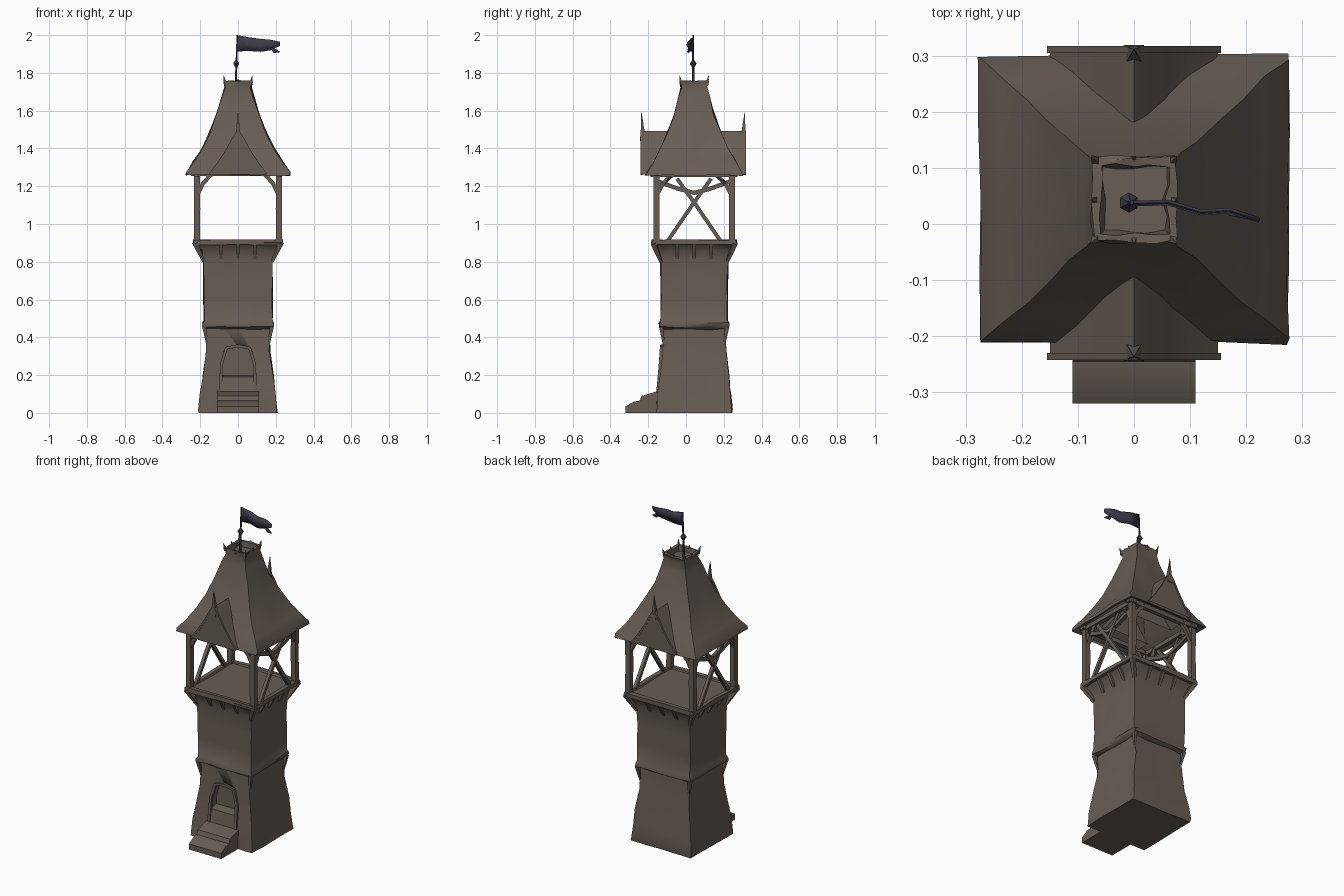
import bpy, bmesh, math, random
from mathutils import Vector

random.seed(4)
if "Cube" in bpy.data.objects:
    bpy.data.objects.remove(bpy.data.objects["Cube"])

CY = 0.043  # tower axis in y


def material(name, rgb):
    m = bpy.data.materials.new(name)
    m.use_nodes = True
    m.diffuse_color = (*rgb, 1)
    m.node_tree.nodes["Principled BSDF"].inputs["Base Color"].default_value = (*rgb, 1)
    return m


BROWN = material("weathered brown", (0.135, 0.108, 0.09))
CLOTH = material("dark slate cloth", (0.045, 0.043, 0.065))


def finish(name, bm, mat=BROWN, angle=45):
    bmesh.ops.recalc_face_normals(bm, faces=bm.faces)
    me = bpy.data.meshes.new(name)
    bm.to_mesh(me)
    bm.free()
    ob = bpy.data.objects.new(name, me)
    me.materials.append(mat)
    bpy.context.collection.objects.link(ob)
    bpy.ops.object.select_all(action='DESELECT')
    ob.select_set(True)
    bpy.context.view_layer.objects.active = ob
    bpy.ops.object.shade_smooth_by_angle(angle=math.radians(angle))
    return ob


def square_loft(name, rings, wobble=0.005, seg=4):
    """Stack of square rings (z, half x, half y), slightly uneven."""
    bm = bmesh.new()
    loops = []
    for z, hx, hy in rings:
        loop = []
        for sx, sy, dx, dy in ((-1, -1, 1, 0), (1, -1, 0, 1), (1, 1, -1, 0), (-1, 1, 0, -1)):
            for i in range(seg):
                t = 2 * i / seg
                j = [random.uniform(-wobble, wobble) for _ in range(3)]
                zz = z + j[2] if z > 0 else 0
                loop.append(bm.verts.new(((sx + dx * t) * hx + j[0],
                                          CY + (sy + dy * t) * hy + j[1], zz)))
        loops.append(loop)
    n = 4 * seg
    for a, b in zip(loops, loops[1:]):
        for i in range(n):
            bm.faces.new((a[i], a[(i + 1) % n], b[(i + 1) % n], b[i]))
    bm.faces.new(loops[0])
    bm.faces.new(loops[-1])
    return finish(name, bm)


def beam(name, points, r=0.014, end=None, sides=4, mat=BROWN):
    """Square or round bar along a few points, optionally tapering."""
    pts = [Vector(p) for p in points]
    end = r if end is None else end
    bm = bmesh.new()
    loops = []
    for k, p in enumerate(pts):
        d = (pts[min(k + 1, len(pts) - 1)] - pts[max(k - 1, 0)]).normalized()
        u = d.cross(Vector((0, 1, 0) if abs(d.y) < 0.7 else (1, 0, 0))).normalized()
        v = d.cross(u)
        rad = (r + (end - r) * k / (len(pts) - 1)) * (1.414 if sides == 4 else 1)
        loops.append([bm.verts.new(p + rad * (u * math.cos(a) + v * math.sin(a)))
                      for a in [2 * math.pi * (i + 0.5) / sides for i in range(sides)]])
    for a, b in zip(loops, loops[1:]):
        for i in range(sides):
            bm.faces.new((a[i], a[(i + 1) % sides], b[(i + 1) % sides], b[i]))
    bm.faces.new(loops[0])
    bm.faces.new(loops[-1])
    return finish(name, bm, mat)


def prism(name, profile, axis, lo, hi, mat=BROWN):
    """Extrude a 2D profile along x (profile is y, z) or y (profile is x, z)."""
    bm = bmesh.new()

    def at(p, t):
        return bm.verts.new((t, *p) if axis == 'x' else (p[0], t, p[1]))
    a, b = [at(p, lo) for p in profile], [at(p, hi) for p in profile]
    for i in range(len(a)):
        j = (i + 1) % len(a)
        bm.faces.new((a[i], a[j], b[j], b[i]))
    bm.faces.new(a)
    bm.faces.new(b)
    return finish(name, bm, mat, 30)


# Lower tower with a recessed arched doorway
base = square_loft("tower_base", [(0, .207, .2), (.02, .207, .2), (.1, .198, .193),
                                  (.2, .185, .183), (.32, .17, .17), (.46, .165, .165)])
arch = [(-.09, .1), (.09, .1), (.085, .26), (.06, .34), (0, .352), (-.06, .34), (-.085, .26)]
cutter = prism("door_cutter", arch, 'y', -.3, -.085)
cutter.hide_render = True
mod = base.modifiers.new("doorway", 'BOOLEAN')
mod.operation, mod.object, mod.solver = 'DIFFERENCE', cutter, 'EXACT'
bpy.context.view_layer.objects.active = base
bpy.ops.object.modifier_apply(modifier=mod.name)
bpy.data.objects.remove(cutter)

beam("door_frame", [(-.092, -.15, .1), (-.087, -.136, .26), (-.062, -.13, .343),
                    (0, -.128, .355), (.062, -.13, .343), (.087, -.136, .26),
                    (.092, -.15, .1)], .008)
prism("door_threshold", [(-.155, .1), (-.14, .19), (-.08, .2), (-.08, .1)], 'x', -.09, .09)
prism("entrance_steps", [(-.32, 0), (-.32, .035), (-.275, .06), (-.245, .065),
                         (-.235, .09), (-.15, .115), (-.1, .115), (-.1, 0)], 'x', -.11, .11)

# Middle storey, flaring out under the platform
square_loft("tower_middle", [(.44, .165, .16), (.455, .188, .184), (.475, .188, .184),
                             (.49, .181, .176), (.6, .182, .176), (.72, .182, .177),
                             (.82, .183, .178), (.86, .195, .19), (.895, .222, .212),
                             (.905, .23, .222)], .004)
square_loft("platform", [(.89, .236, .225), (.916, .236, .225), (.916, .212, .2),
                         (.906, .208, .196)], .003)

# Corbels below both ledges
for s in (-1, 1):
    for t in (-1, 1):
        beam("platform_corbel", [(s * .18, CY + t * .175, .8), (s * .228, CY + t * .216, .9)],
             .008, .014)
        beam("ledge_corbel", [(s * .163, CY + t * .16, .36), (s * .178, CY + t * .174, .455)],
             .005, .011)
    for k in (-.09, 0, .09):
        beam("platform_corbel", [(k, CY + s * .172, .82), (k, CY + s * .214, .9)], .009)
        beam("platform_corbel", [(s * .178, CY + k, .82), (s * .222, CY + k, .9)], .009)

# Open gallery: posts, top plates, braces
for s in (-1, 1):
    for t in (-1, 1):
        x, y = s * .218, CY + t * .2
        beam("gallery_post", [(x, y, .9), (x * .99, y, 1.08), (x, y, 1.28)], .016)
        beam("front_brace" if t < 0 else "back_brace",
             [(x, y, 1.15), (s * .185, y, 1.215), (s * .14, y, 1.265)], .011)
        beam("side_brace", [(x, y, 1.15), (x, CY + t * .165, 1.215), (x, CY + t * .11, 1.265)], .011)
        beam("cross_brace", [(x, CY + t * .14, .91), (x, CY + t * .01, 1.1),
                             (x, CY - t * .09, 1.24)], .01)
    beam("side_top_plate", [(s * .22, CY - .23, 1.262), (s * .22, CY + .23, 1.262)], .013)
    beam("end_top_plate", [(-.25, CY + s * .2, 1.266), (.25, CY + s * .2, 1.266)], .013)
    beam("side_arch_beam", [(s * .215, CY - .19, 1.225), (s * .215, CY - .08, 1.185),
                            (s * .215, CY, 1.165), (s * .215, CY + .08, 1.185),
                            (s * .215, CY + .19, 1.225)], .011)

# Bell-curved hollow roof ending in a small crown
square_loft("roof", [(1.47, .11, .1), (1.27, .25, .23), (1.258, .277, .257), (1.275, .272, .252),
                     (1.33, .235, .218), (1.4, .19, .178), (1.48, .152, .143),
                     (1.58, .112, .106), (1.67, .084, .082), (1.725, .068, .068),
                     (1.75, .074, .075), (1.758, .074, .075), (1.756, .06, .061),
                     (1.728, .055, .056)], .005)
for i in range(-1, 2):
    for j in range(-1, 2):
        if i or j:
            h = 1.785 if i and j else 1.768
            beam("crown_spike", [(i * .066, CY + j * .067, 1.74), (i * .076, CY + j * .077, h)],
                 .008, .001)

# Gables at front and back, each with a spike
for name, outer, inner, side in (("front_gable", -.24, -.06, -1), ("back_gable", .315, .14, 1)):
    half = [(.15, 1.262), (.105, 1.32), (.06, 1.39), (.022, 1.46)]
    profile = [(-x, z) for x, z in half] + [(0, 1.492)] + half[::-1]
    gable = prism(name, profile, 'y', outer, inner)
    bm = bmesh.new()
    bm.from_mesh(gable.data)
    bm.normal_update()
    # leave the hidden underside open
    bmesh.ops.delete(bm, geom=[f for f in bm.faces if f.normal.z < -.9], context='FACES_ONLY')
    bm.to_mesh(gable.data)
    bm.free()
    beam(name + "_spike", [(0, outer - side * .014, 1.44), (0, outer - side * .01, 1.5),
                           (0, outer - side * .004, 1.59)], .018, .001)
    for s in (-1, 1):
        beam(name + "_trim", [(s * x, outer - side * .004, z) for x, z in half]
             + [(0, outer - side * .004, 1.492)], .006)

# Flagpole with finial and a torn pennant
beam("flagpole", [(-.012, CY - .005, 1.72), (-.008, CY - .005, 1.86), (-.004, CY - .005, 2)],
     .007, .004, 6, CLOTH)
beam("pole_knob_lower", [(-.009, CY - .005, 1.828), (-.009, CY - .005, 1.85)], .006, .018, 6, CLOTH)
beam("pole_knob_upper", [(-.009, CY - .005, 1.85), (-.008, CY - .005, 1.87)], .018, .004, 6, CLOTH)

bm = bmesh.new()
strip = [(-.004, 2.0, 1.914), (.06, 1.988, 1.916), (.12, 1.98, 1.912),
         (.17, 1.976, 1.92), (.222, 1.965, 1.945)]
pairs = []
for i, (x, top, low) in enumerate(strip):
    y = CY - .004 - .13 * x + (.007 if i % 2 else -.003)
    pairs.append([bm.verts.new((x, y, top)), bm.verts.new((x, y - .005, low))])
for a, b in zip(pairs, pairs[1:]):
    bm.faces.new((a[0], b[0], b[1], a[1]))
# torn lower tail
tail = [bm.verts.new(p) for p in ((.17, .02, 1.935), (.205, .014, 1.925),
                                  (.225, .01, 1.91), (.19, .016, 1.905))]
bm.faces.new(tail)
flag = finish("pennant", bm, CLOTH)
flag.modifiers.new("thickness", 'SOLIDIFY').thickness = .005
